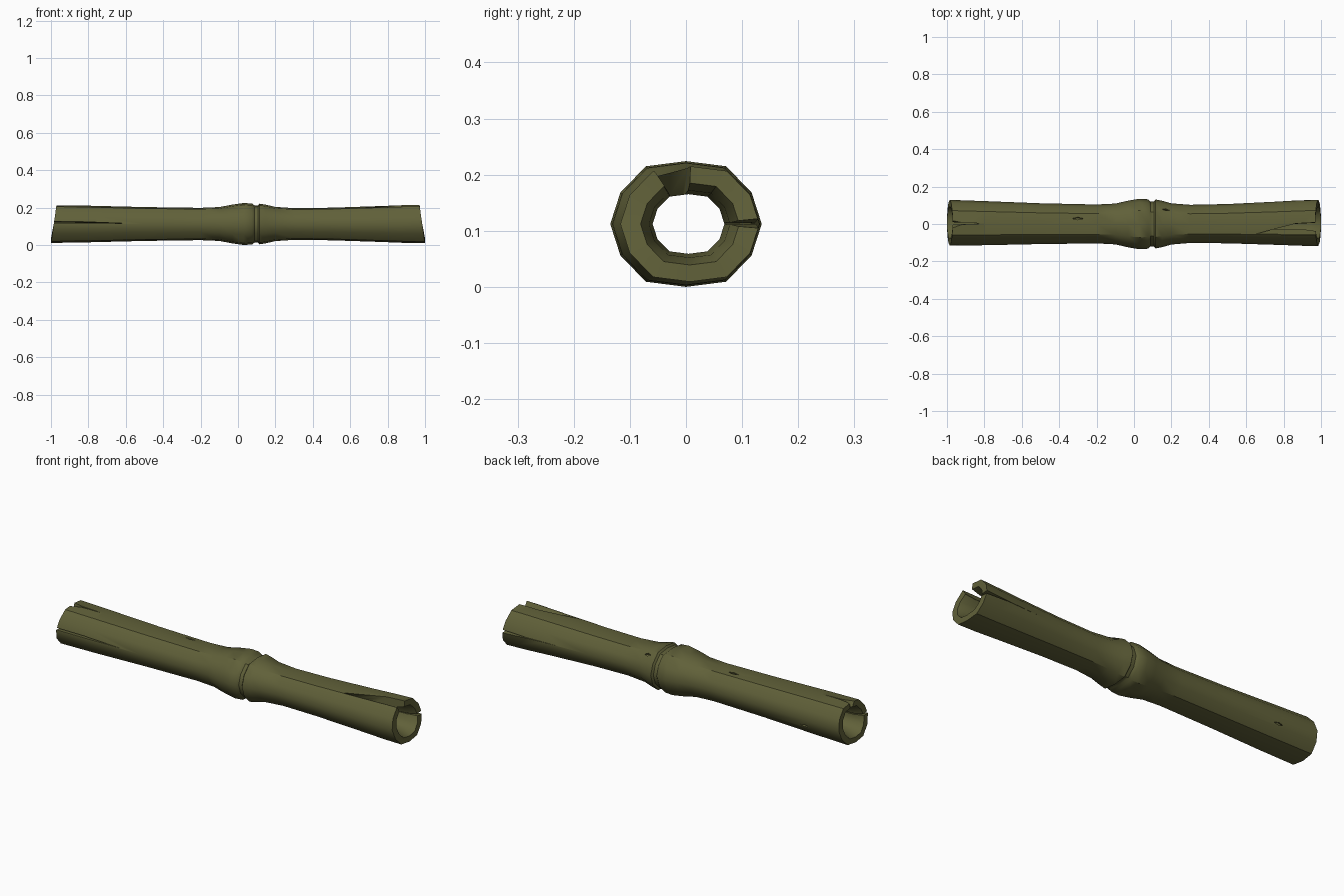
import bpy, bmesh
from math import cos, sin, radians

cube = bpy.data.objects.get("Cube")
if cube:
    bpy.data.objects.remove(cube, do_unlink=True)

SIDES = 12
CENTRE_Z = 0.112
FLATTEN = 0.83

# Outer profile of the stalk: (x, half width), with a raised node near the middle
OUTER = [(-1, .122), (-.8, .118), (-.5, .109), (-.2, .104), (-.1, .109), (-.03, .125),
         (.03, .135), (.075, .132), (.088, .12), (.107, .12), (.115, .131), (.15, .124),
         (.2, .110), (.3, .102), (.5, .105), (.75, .115), (.9, .122), (1, .124)]
# Bore, flaring at both broken ends
INNER = [(1, .088), (.95, .072), (.8, .064), (-.8, .064), (-.95, .072), (-1, .088)]

olive = bpy.data.materials.new("olive green")
olive.use_nodes = True
COLOUR = (.118, .118, .041, 1)
olive.diffuse_color = COLOUR
bsdf = olive.node_tree.nodes["Principled BSDF"]
bsdf.inputs["Base Color"].default_value = COLOUR
bsdf.inputs["Roughness"].default_value = .8


def point(x, angle, r):
    """Point on the flattened stalk; the back bulges slightly towards the ends."""
    a = radians(angle)
    return (x, .007 * x * x + r * cos(a), CENTRE_Z + FLATTEN * r * sin(a))


def width_at(x):
    for (x0, r0), (x1, r1) in zip(OUTER, OUTER[1:]):
        if x0 <= x <= x1:
            return r0 + (r1 - r0) * (x - x0) / (x1 - x0)


def make_object(name, bm):
    bmesh.ops.recalc_face_normals(bm, faces=bm.faces)
    mesh = bpy.data.meshes.new(name)
    bm.to_mesh(mesh)
    bm.free()
    mesh.materials.append(olive)
    obj = bpy.data.objects.new(name, mesh)
    bpy.context.collection.objects.link(obj)
    return obj


# Hollow stalk: outer and inner rings joined into one closed loop
bm = bmesh.new()
rings = []
for x, r in OUTER + INNER:
    ring = []
    for i in range(SIDES):
        angle = i * 360 / SIDES
        corner = 1.06 if i % 6 in (2, 4) else 1
        p = point(x, angle, r * corner)
        # Slanted ends: the underside is longer than the top
        lean = .015 * (1 + sin(radians(angle))) if abs(x) > .94 else 0
        ring.append(bm.verts.new((x - lean * (1 if x > 0 else -1), p[1], p[2])))
    rings.append(ring)
for a, b in zip(rings, rings[1:] + rings[:1]):
    for i in range(SIDES):
        j = (i + 1) % SIDES
        bm.faces.new((a[i], a[j], b[j], b[i]))
stalk = make_object("bamboo_stalk", bm)


def cut(name, outline, r0, r1=.2):
    """Cut a radial prism, outlined by (x, angle) points, out of the stalk."""
    bm = bmesh.new()
    low = [bm.verts.new(point(x, a, r0)) for x, a in outline]
    high = [bm.verts.new(point(x, a, r1)) for x, a in outline]
    bm.faces.new(low)
    bm.faces.new(high)
    n = len(outline)
    for i in range(n):
        j = (i + 1) % n
        bm.faces.new((low[i], low[j], high[j], high[i]))
    bmesh.ops.triangulate(bm, faces=bm.faces)
    cutter = make_object(name, bm)
    cutter.hide_render = True
    mod = stalk.modifiers.new(name, "BOOLEAN")
    mod.operation = "DIFFERENCE"
    mod.solver = "EXACT"
    mod.object = cutter
    bpy.context.view_layer.objects.active = stalk
    bpy.ops.object.modifier_apply(modifier=name)
    bpy.data.objects.remove(cutter, do_unlink=True)


# Splits running in from the ends: tip x, tip angle, end angles
for name, tip, tip_angle, a0, a1 in [("top_split", .65, 119, 88, 119),
                                     ("back_split", .66, 1, -6, 7),
                                     ("far_top_split", -.8, 91, 78, 116),
                                     ("front_split", -.6, 178, 172, 178)]:
    end = 1.05 if tip > 0 else -1.05
    cut(name, [(tip, tip_angle), (end, a0), (end, a1)], .03)

# Shallow nicks in the bark
for k, (x, angle, length) in enumerate([(-.3, 74, .03), (.17, 50, .02), (-.77, -22, .025)]):
    cut("nick_%d" % k, [(x - length, angle), (x, angle - 4), (x + length, angle), (x, angle + 4)],
        width_at(x) - .012)

bpy.ops.object.select_all(action="DESELECT")
stalk.select_set(True)
bpy.context.view_layer.objects.active = stalk
bpy.ops.object.shade_smooth_by_angle(angle=radians(38))
